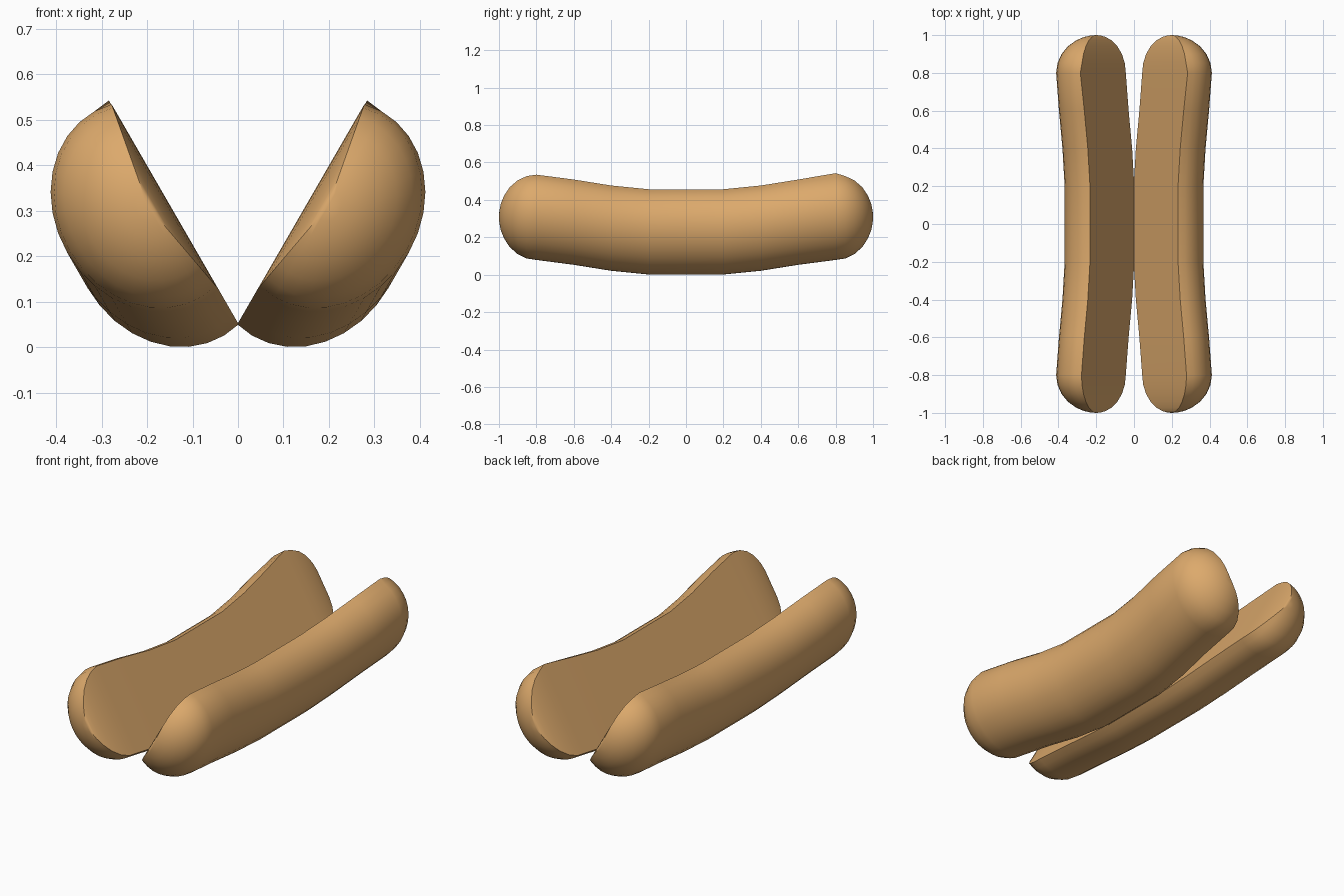
import bpy, bmesh, math
from mathutils import Vector

if "Cube" in bpy.data.objects:
    bpy.data.objects.remove(bpy.data.objects["Cube"])

D = Vector((0.5, 0, 0.866))      # up along the cut face
N = Vector((0.866, 0, -0.5))     # outward from the cut face
MID = Vector((0.153, 0, 0.232))  # section centre at mid length
A, B, CUT, SEG = 0.24, 0.205, 0.043, 18

crust = bpy.data.materials.new("crust")
crust.diffuse_color = (0.72, 0.40, 0.15, 1)
crust.use_nodes = True
crust.node_tree.nodes["Principled BSDF"].inputs["Base Color"].default_value = crust.diffuse_color

# Stations along the bun: (y, rise along the cut face, scale)
half = [(0.2, 0, 1), (0.4, 0.023, 1), (0.6, 0.06, 1), (0.8, 0.09, 1)]
half += [(0.8 + 0.2 * math.sin(t), 0.09, math.cos(t))
         for t in (math.radians(a) for a in (15, 30, 45, 60, 72, 82))]
stations = [(-y, r, s) for y, r, s in reversed(half)] + half


def bun_half(name, side):
    bm = bmesh.new()
    start = math.acos(-CUT / B)   # ellipse angle where the cut face meets the crust
    rings = []
    for y, rise, s in stations:
        ring = []
        for i in range(SEG + 1):
            a = -start + 2 * start * i / SEG
            p = MID + D * rise + (N * B * math.cos(a) + D * A * math.sin(a)) * s
            if y == 0.8 and i == SEG:     # small raised corner at the back
                p += Vector((0.006, 0, 0.008))
            ring.append(bm.verts.new((p.x * side, y, p.z)))
        rings.append(ring)
    # Skin between sections, including the flat cut face
    for r0, r1 in zip(rings, rings[1:]):
        for i in range(SEG + 1):
            j = (i + 1) % (SEG + 1)
            bm.faces.new((r0[i], r0[j], r1[j], r1[i]))
    # Rounded tips
    for ring, y in ((rings[0], -1), (rings[-1], 1)):
        c = MID + D * 0.09
        tip = bm.verts.new((c.x * side, y, c.z))
        for i in range(SEG + 1):
            bm.faces.new((ring[i], ring[(i + 1) % (SEG + 1)], tip))
    bmesh.ops.recalc_face_normals(bm, faces=bm.faces)
    mesh = bpy.data.meshes.new(name)
    bm.to_mesh(mesh)
    bm.free()
    mesh.materials.append(crust)
    ob = bpy.data.objects.new(name, mesh)
    bpy.context.collection.objects.link(ob)
    bpy.ops.object.select_all(action='DESELECT')
    ob.select_set(True)
    bpy.context.view_layer.objects.active = ob
    bpy.ops.object.shade_smooth_by_angle(angle=math.radians(40))


bun_half("bun_half_right", 1)
bun_half("bun_half_left", -1)
